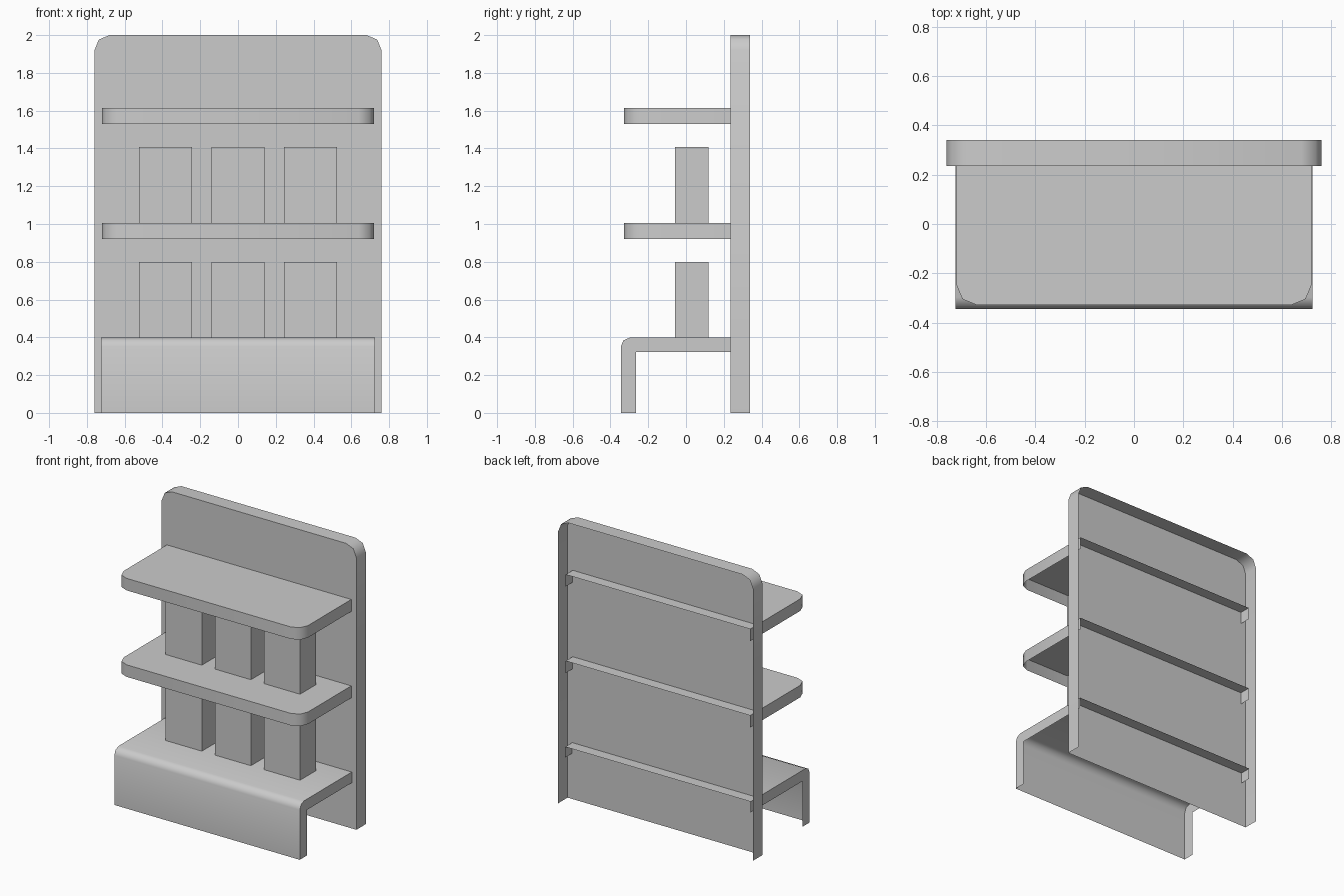
import bpy, bmesh, math
from mathutils import Vector

if "Cube" in bpy.data.objects:
    bpy.data.objects.remove(bpy.data.objects["Cube"])


def arc(cx, cy, r, a0, a1, n=2):
    """Points of a coarse rounded corner, angles in degrees."""
    return [(cx + r * math.cos(math.radians(a0 + (a1 - a0) * i / n)),
             cy + r * math.sin(math.radians(a0 + (a1 - a0) * i / n)))
            for i in range(n + 1)]


def finish(name, bm, cap, outward):
    """Orient the open sheet so its main face looks outward, then make the object."""
    bmesh.ops.recalc_face_normals(bm, faces=bm.faces)
    cap.normal_update()
    if cap.normal.dot(Vector(outward)) < 0:
        bmesh.ops.reverse_faces(bm, faces=bm.faces)
    me = bpy.data.meshes.new(name)
    bm.to_mesh(me)
    bm.free()
    ob = bpy.data.objects.new(name, me)
    bpy.context.collection.objects.link(ob)
    bpy.ops.object.select_all(action='DESELECT')
    ob.select_set(True)
    bpy.context.view_layer.objects.active = ob
    bpy.ops.object.shade_smooth_by_angle(angle=math.radians(50))
    return ob


def tray(name, front, back, outward, closed=False):
    """A capped sheet whose rim folds from the front outline to the back one."""
    bm = bmesh.new()
    a = [bm.verts.new(p) for p in front]
    b = [bm.verts.new(p) for p in back]
    cap = bm.faces.new(a)
    n = len(a)
    for i in range(n if closed else n - 1):
        j = (i + 1) % n
        bm.faces.new((a[i], a[j], b[j], b[i]))
    return finish(name, bm, cap, outward)


# Back panel: sheet with folded sides and top, open behind and below
R = 0.08
outline = ([(-0.76, 0)] + arc(-0.76 + R, 2 - R, R, 180, 90)
           + arc(0.76 - R, 2 - R, R, 90, 0) + [(0.76, 0)])
tray("back_panel", [(x, 0.235, z) for x, z in outline],
     [(x, 0.34, z) for x, z in outline], (0, -1, 0))

# Two shelves: rounded front corners, folded rim, open below and at the back
outline = ([(-0.72, 0.313)] + arc(-0.72 + R, -0.328 + R, R, 180, 270)
           + arc(0.72 - R, -0.328 + R, R, 270, 360) + [(0.72, 0.313)])
for name, z in (("middle_shelf", 1.005), ("upper_shelf", 1.615)):
    tray(name, [(x, y, z) for x, y in outline],
         [(x, y, z - 0.085) for x, y in outline], (0, 0, 1))

# Base: bent sheet with L-shaped side flanges
outer = [(0.313, 0.398)] + arc(-0.298, 0.351, 0.047, 90, 180) + [(-0.345, 0)]
inner = [(-0.265, 0), (-0.265, 0.322), (0.313, 0.322)]
bm = bmesh.new()
sides = [[bm.verts.new((x, y, z)) for y, z in outer + inner] for x in (-0.724, 0.724)]
strips = [bm.faces.new((sides[0][i], sides[1][i], sides[1][i + 1], sides[0][i + 1]))
          for i in range(len(outer) - 1)]
for s in sides:
    bm.faces.new(s)
finish("base_shelf", bm, strips[0], (0, 0, 1))

# Goods: three boxes on the base and three on the middle shelf
for row, z in (("lower", 0.398), ("upper", 1.005)):
    for i in (-1, 0, 1):
        x0, x1 = i * 0.3835 - 0.141, i * 0.3835 + 0.141
        rect = [(x0, -0.057), (x1, -0.057), (x1, 0.12), (x0, 0.12)]
        tray(f"{row}_box_{i + 2}", [(x, y, z + 0.402) for x, y in rect],
             [(x, y, z) for x, y in rect], (0, 0, 1), closed=True)
